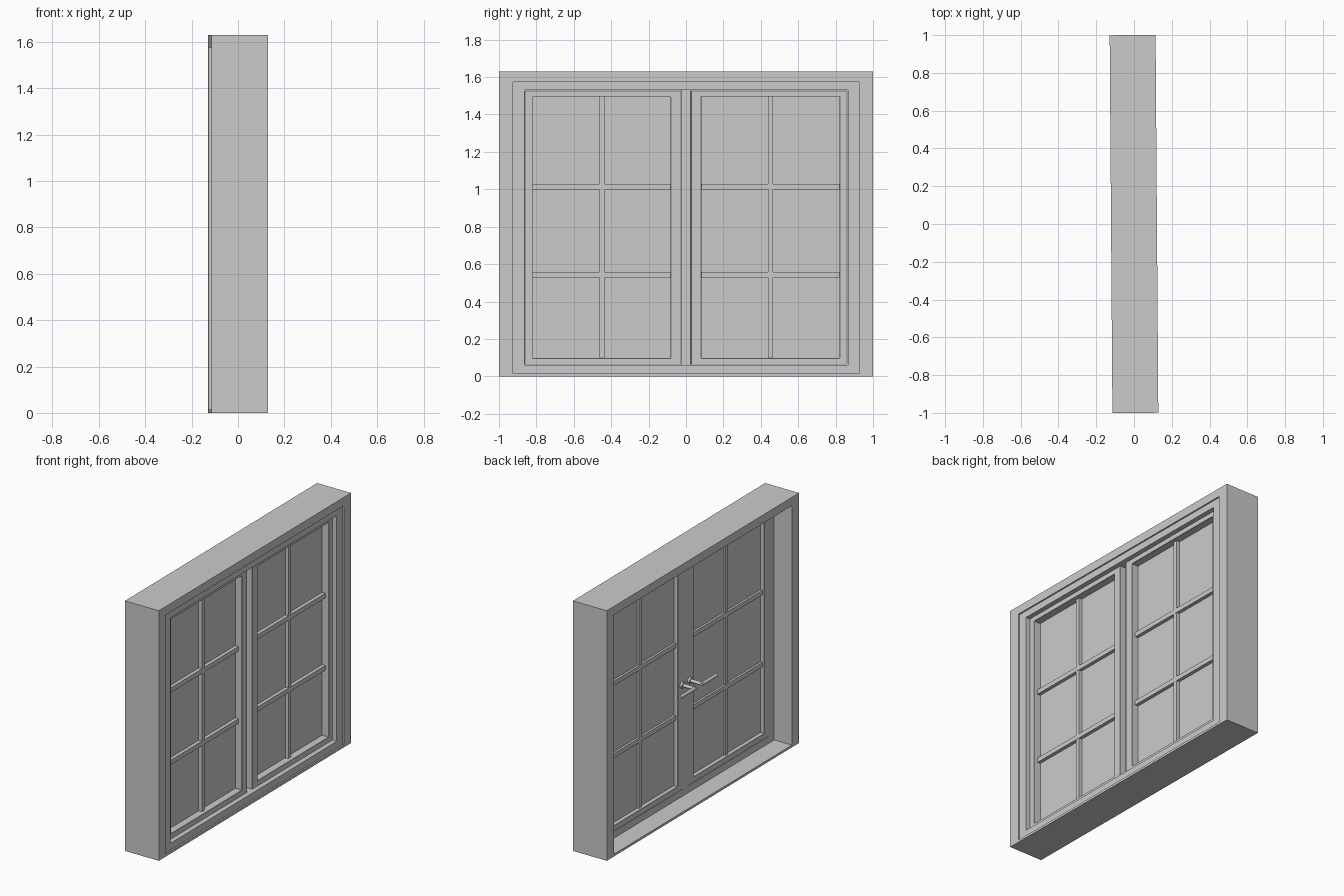
import bpy, bmesh, math
from mathutils import Matrix, Vector

if "Cube" in bpy.data.objects:
    bpy.data.objects.remove(bpy.data.objects["Cube"])

TURN = Matrix.Rotation(0.0073, 4, 'Z')   # whole window sits very slightly turned


def finish(bm, name, bevel=0.0):
    bmesh.ops.recalc_face_normals(bm, faces=bm.faces[:])
    me = bpy.data.meshes.new(name)
    bm.to_mesh(me)
    bm.free()
    ob = bpy.data.objects.new(name, me)
    bpy.context.collection.objects.link(ob)
    ob.matrix_world = TURN
    if bevel:
        mod = ob.modifiers.new("edge", 'BEVEL')
        mod.width = bevel
        mod.segments = 1
    return ob


def ring(name, outer, inner, x0, x1, bevel=0.0):
    """Rectangular frame; rects are (y0, y1, z0, z1)."""
    bm = bmesh.new()
    loops = []
    for x in (x0, x1):
        for y0, y1, z0, z1 in (outer, inner):
            loops.append([bm.verts.new((x, y, z)) for y, z in
                          ((y0, z0), (y1, z0), (y1, z1), (y0, z1))])
    a, b, c, d = loops
    for p, q in ((a, b), (b, d), (d, c), (c, a)):
        for i in range(4):
            j = (i + 1) % 4
            bm.faces.new((p[i], p[j], q[j], q[i]))
    return finish(bm, name, bevel)


def box(name, x0, x1, y0, y1, z0, z1):
    bm = bmesh.new()
    m = (Matrix.Translation(((x0 + x1) / 2, (y0 + y1) / 2, (z0 + z1) / 2))
         @ Matrix.Diagonal((x1 - x0, y1 - y0, z1 - z0, 1)))
    bmesh.ops.create_cube(bm, size=1, matrix=m)
    return finish(bm, name)


def rod(bm, p, q, r):
    p, q = Vector(p), Vector(q)
    m = Matrix.Translation((p + q) / 2) @ (q - p).to_track_quat('Z', 'Y').to_matrix().to_4x4()
    bmesh.ops.create_cone(bm, cap_ends=True, segments=16, radius1=r, radius2=r,
                          depth=(q - p).length, matrix=m)


# Deep wall surround
ring("wall_surround", (-1, 1, 0, 1.63), (-0.925, 0.925, 0.015, 1.575), -0.1215, 0.1215)

# Fixed window frame, set back a little from the outside
ring("window_frame", (-0.925, 0.925, 0.015, 1.575), (-0.865, 0.865, 0.06, 1.53), 0.005, 0.112)

for s, side in ((-1, "left"), (1, "right")):
    def span(a, b):
        return tuple(sorted((s * a, s * b)))

    # Sash frame, its half of the meeting strip, and glass
    ring(side + "_sash", span(0.025, 0.863) + (0.062, 1.528),
         span(0.083, 0.82) + (0.098, 1.495), 0.003, 0.085, 0.002)
    box(side + "_meeting_strip", 0.003, 0.045, *span(0.001, 0.026), 0.06, 1.53)
    box(side + "_glass", 0.03, 0.038, *span(0.08, 0.823), 0.095, 1.498)

    # Glazing bars
    box(side + "_upright_bar", 0.017, 0.06, *span(0.437, 0.464), 0.098, 1.495)
    for i, z in enumerate((0.543, 1.014)):
        box(f"{side}_cross_bar_{i + 1}", 0.016, 0.061, *span(0.083, 0.82), z - 0.015, z + 0.015)

    # Lever handle on the inside
    bm = bmesh.new()
    y, z = s * 0.04, 0.745
    rod(bm, (0.004, y, z), (-0.012, y, z), 0.02)
    rod(bm, (-0.005, y, z), (-0.095, y, z), 0.011)
    rod(bm, (-0.088, y - s * 0.01, z), (-0.088, y + s * 0.15, z), 0.011)
    handle = finish(bm, side + "_handle")
    bpy.ops.object.select_all(action='DESELECT')
    handle.select_set(True)
    bpy.context.view_layer.objects.active = handle
    bpy.ops.object.shade_smooth_by_angle(angle=math.radians(40))
